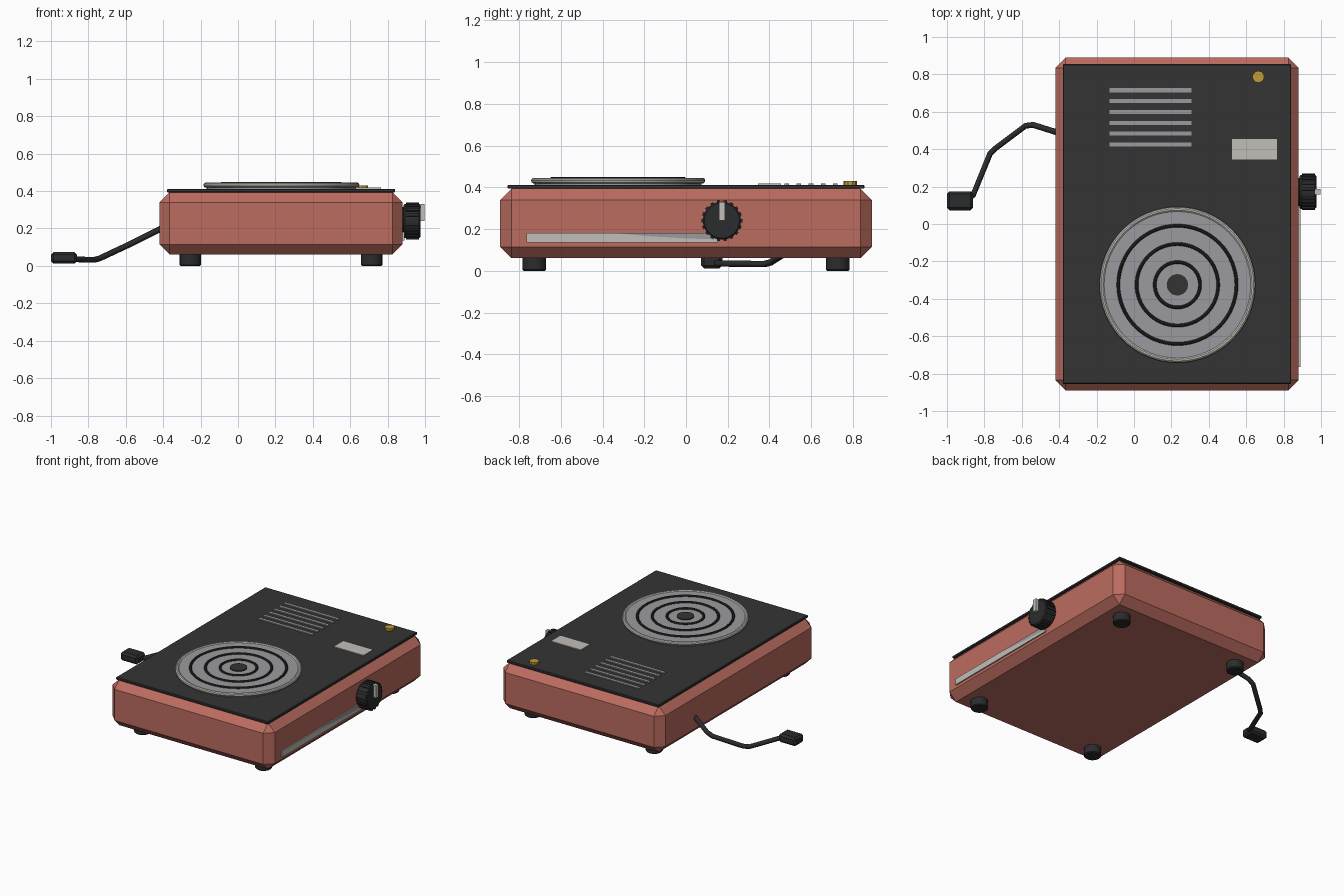
import bpy
from math import pi, cos, sin
from mathutils import Vector

if "Cube" in bpy.data.objects:
    bpy.data.objects.remove(bpy.data.objects["Cube"])


def material(name, r, g, b):
    m = bpy.data.materials.new(name)
    m.use_nodes = True
    m.diffuse_color = (r, g, b, 1)
    m.node_tree.nodes["Principled BSDF"].inputs["Base Color"].default_value = (r, g, b, 1)
    return m


RED = material("brick red enamel", 0.5, 0.15, 0.115)
BLACK = material("black top", 0.034, 0.034, 0.034)
RUBBER = material("black rubber", 0.024, 0.025, 0.026)
STEEL = material("grey steel", 0.33, 0.33, 0.35)
LIGHT = material("pale metal", 0.54, 0.52, 0.48)
GOLD = material("gold lamp", 0.55, 0.33, 0.04)


def finish(name, mat, bevel=0, smooth=False):
    ob = bpy.context.object
    ob.name = name
    ob.data.materials.append(mat)
    if smooth:
        bpy.ops.object.shade_smooth_by_angle(angle=0.6)
    if bevel:
        mod = ob.modifiers.new("chamfer", "BEVEL")
        mod.width, mod.segments = bevel, 1
    return ob


def box(name, lo, hi, mat, bevel=0):
    lo, hi = Vector(lo), Vector(hi)
    bpy.ops.mesh.primitive_cube_add(size=1, location=(lo + hi) / 2)
    ob = bpy.context.object
    for v in ob.data.vertices:
        v.co = v.co * (hi - lo)
    return finish(name, mat, bevel)


def disc(name, centre, radius, depth, mat, sides=32, axis_x=False, bevel=0, smooth=True):
    bpy.ops.mesh.primitive_cylinder_add(
        vertices=sides, radius=radius, depth=depth, location=centre,
        rotation=(0, pi / 2 if axis_x else 0, 0))
    return finish(name, mat, bevel, smooth)


def ring(name, centre, radius, tube, mat):
    bpy.ops.mesh.primitive_torus_add(
        major_radius=radius, minor_radius=tube, location=centre,
        major_segments=64, minor_segments=10)
    return finish(name, mat, smooth=True)


# Housing, top panel and feet
box("housing", (-0.42, -0.89, 0.06), (0.88, 0.89, 0.395), RED, 0.055)
box("top_panel", (-0.38, -0.855, 0.393), (0.84, 0.855, 0.412), BLACK, 0.004)
for side, x in (("right", -0.255), ("left", 0.715)):
    for end, y in (("front", -0.727), ("back", 0.727)):
        disc(f"{end}_{side}_foot", (x, y, 0.034), 0.057, 0.068, RUBBER, 20, bevel=0.006)

# Heating plate with trim and concentric grooves
px, py = 0.232, -0.325
disc("heating_plate", (px, py, 0.425), 0.4, 0.03, STEEL, 64)
ring("plate_trim", (px, py, 0.432), 0.403, 0.014, LIGHT)
for i, r in enumerate((0.121, 0.218, 0.316)):
    ring(f"plate_ring_{i + 1}", (px, py, 0.441), r, 0.009, RUBBER)
disc("plate_centre", (px, py, 0.435), 0.057, 0.025, BLACK, 32)

# Vent bars, label and indicator lamp
for i in range(6):
    y = 0.425 + i * 0.058
    box(f"vent_bar_{i + 1}", (-0.13, y - 0.011, 0.408), (0.308, y + 0.011, 0.419), STEEL)
box("rating_label", (0.525, 0.345, 0.408), (0.765, 0.455, 0.418), LIGHT)
disc("indicator_lamp", (0.665, 0.787, 0.418), 0.032, 0.022, GOLD, 10, smooth=False)

# Ribbed control knob with pointer
ky, kz = 0.172, 0.24
disc("knob", (0.93, ky, kz), 0.091, 0.09, RUBBER, 32, True, 0.007)
disc("knob_collar", (0.888, ky, kz), 0.075, 0.03, RUBBER, 24, True)
for i in range(18):
    a = i * 2 * pi / 18
    rib = box(f"knob_rib_{i + 1}", (-0.035, -0.008, -0.008), (0.035, 0.008, 0.008), RUBBER)
    rib.location = (0.934, ky + 0.09 * cos(a), kz + 0.09 * sin(a))
    rib.rotation_euler.x = a
box("knob_pointer", (0.965, ky - 0.014, 0.24), (0.997, ky + 0.014, 0.33), LIGHT)

# Trim strip on the side, with a tapering steel inlay
box("side_strip", (0.878, -0.765, 0.135), (0.889, 0.15, 0.18), LIGHT)
inlay = [(-0.33, 0.18), (-0.2, 0.167), (0, 0.155), (0.15, 0.15), (0.15, 0.18)]
mesh = bpy.data.meshes.new("side_inlay")
mesh.from_pydata([(0.8897, y, z) for y, z in inlay], [], [list(range(len(inlay)))])
mesh.materials.append(STEEL)
bpy.context.collection.objects.link(bpy.data.objects.new("side_inlay", mesh))

# Power cord and plug
path = [(-0.38, 0.48, 0.215), (-0.54, 0.53, 0.135), (-0.58, 0.525, 0.115),
        (-0.74, 0.405, 0.04), (-0.77, 0.375, 0.032), (-0.86, 0.155, 0.035), (-0.9, 0.125, 0.04)]
curve = bpy.data.curves.new("power_cord", "CURVE")
curve.dimensions = "3D"
curve.bevel_depth, curve.bevel_resolution = 0.016, 2
curve.use_fill_caps = True
spline = curve.splines.new("POLY")
spline.points.add(len(path) - 1)
for p, co in zip(spline.points, path):
    p.co = (*co, 1)
curve.materials.append(RUBBER)
bpy.context.collection.objects.link(bpy.data.objects.new("power_cord", curve))
box("plug", (-1.0, 0.073, 0.012), (-0.86, 0.175, 0.074), RUBBER, 0.014)
